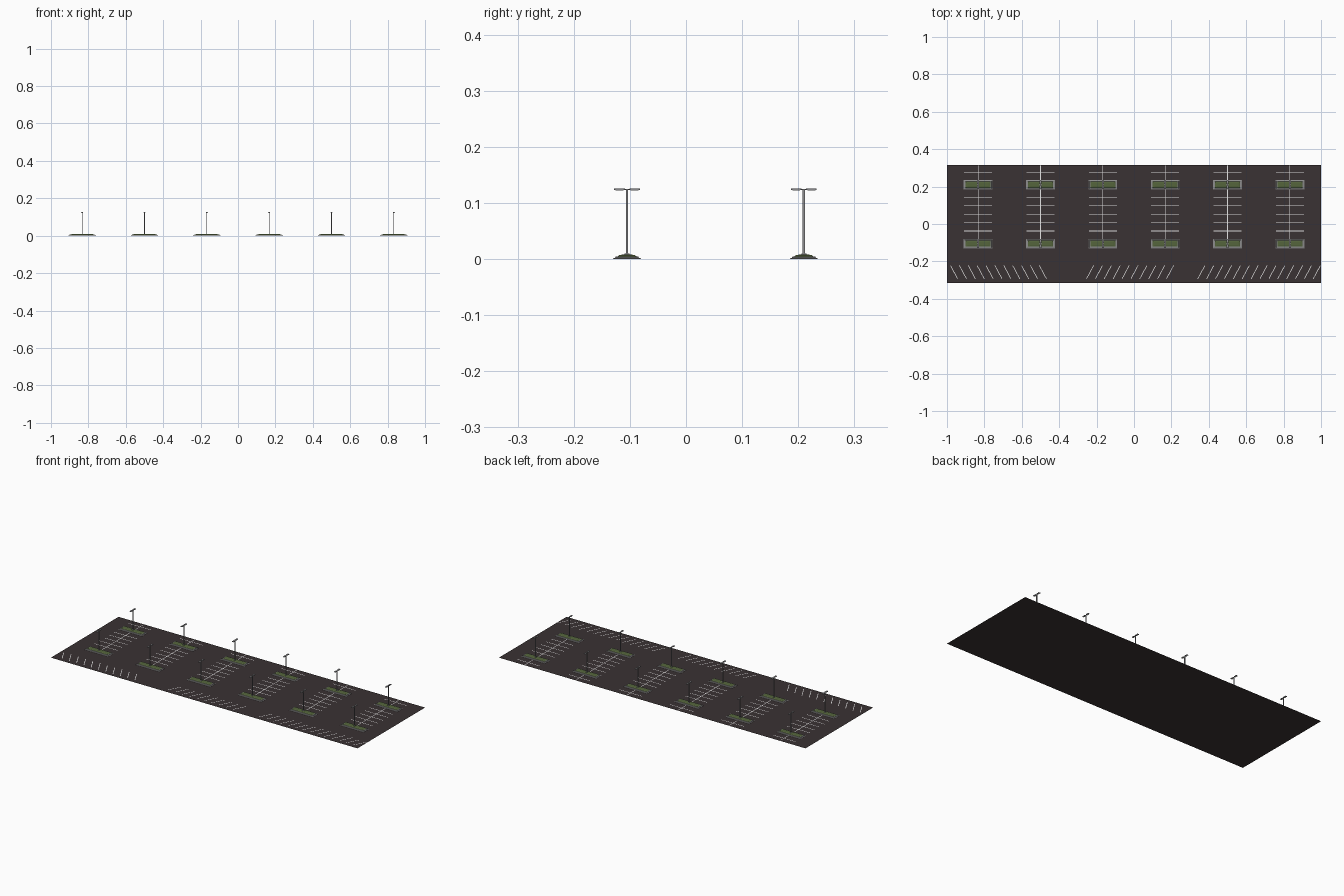
import bpy, bmesh, math

if "Cube" in bpy.data.objects:
    bpy.data.objects.remove(bpy.data.objects["Cube"])

def material(name, rgb):
    m = bpy.data.materials.new(name)
    m.diffuse_color = (*rgb, 1)
    m.use_nodes = True
    m.node_tree.nodes["Principled BSDF"].inputs["Base Color"].default_value = m.diffuse_color
    return m

ASPHALT = material("asphalt", (0.042, 0.032, 0.033))
WHITE = material("white paint", (0.8, 0.8, 0.8))
KERB = material("kerb concrete", (0.27, 0.27, 0.27))
GRASS = material("grass", (0.09, 0.13, 0.045))
METAL = material("lamp metal", (0.27, 0.27, 0.28))
LENS = material("lamp lens", (0.75, 0.75, 0.72))

def make(name, bm, mats):
    me = bpy.data.meshes.new(name)
    bm.normal_update()
    bm.to_mesh(me)
    bm.free()
    ob = bpy.data.objects.new(name, me)
    for m in mats:
        me.materials.append(m)
    bpy.context.collection.objects.link(ob)
    return ob

def quad(bm, pts):
    return bm.faces.new([bm.verts.new(p) for p in pts])

def box(bm, c, s, mat=0):
    vs = bmesh.ops.create_cube(bm, size=1)["verts"]
    for v in vs:
        v.co = [v.co[i] * s[i] + c[i] for i in range(3)]
    for f in {f for v in vs for f in v.link_faces}:
        f.material_index = mat

def strip(bm, a, b, w=0.0035, z=0.0006):
    # flat painted line from a to b
    dx, dy = b[0] - a[0], b[1] - a[1]
    n = math.hypot(dx, dy)
    ox, oy = -dy / n * w / 2, dx / n * w / 2
    quad(bm, [(a[0] - ox, a[1] - oy, z), (b[0] - ox, b[1] - oy, z),
              (b[0] + ox, b[1] + oy, z), (a[0] + ox, a[1] + oy, z)])

XS = [(i - 2.5) / 3 for i in range(6)]
YS = (-0.105, 0.21)

# asphalt sheet
bm = bmesh.new()
quad(bm, [(-1, -0.315, 0), (1, -0.315, 0), (1, 0.315, 0), (-1, 0.315, 0)])
make("parking_ground", bm, [ASPHALT])

# bay lines: a spine with cross lines per column
bm = bmesh.new()
for x in XS:
    strip(bm, (x, -0.1), (x, 0.315))
    for k in range(-3, 6):
        y = 0.0525 + 0.045 * k
        strip(bm, (x - 0.075, y), (x + 0.075, y), z=0.0008)
make("bay_lines", bm, [WHITE])

# slanted bays along the front edge: first x, count, lean
bm = bmesh.new()
for x0, count, lean in ((-0.962, 11, -1), (-0.235, 10, 1), (0.36, 14, 1)):
    for i in range(count):
        x = x0 + 0.0475 * i
        strip(bm, (x - lean * 0.019, -0.293), (x + lean * 0.019, -0.222))
make("slanted_bay_lines", bm, [WHITE])

def island(bm, x, y):
    # stepped rings: half length, half width, height; grass on the inside
    rings = [(0.077, 0.025, 0), (0.077, 0.025, 0.001), (0.073, 0.021, 0.0025),
             (0.072, 0.020, 0.005), (0.067, 0.0165, 0.005),
             (0.064, 0.014, 0.007), (0.055, 0.008, 0.008)]
    prev = None
    for j, (a, b, z) in enumerate(rings):
        cur = [bm.verts.new((x + sx * a, y + sy * b, z))
               for sx, sy in ((-1, -1), (1, -1), (1, 1), (-1, 1))]
        if prev:
            for i in range(4):
                f = bm.faces.new([prev[i], prev[i - 3], cur[i - 3], cur[i]])
                f.material_index = int(j > 4)
        prev = cur
    bm.faces.new(prev).material_index = 1

def lamp(bm, x, y):
    box(bm, (x, y, 0.0085), (0.009, 0.009, 0.003))
    box(bm, (x, y, 0.066), (0.004, 0.004, 0.117))
    box(bm, (x, y, 0.124), (0.002, 0.012, 0.002))
    for s in (-1, 1):
        box(bm, (x, y + s * 0.0135, 0.1242), (0.010, 0.019, 0.003))
        box(bm, (x, y + s * 0.0135, 0.1225), (0.007, 0.014, 0.0006), 1)

# kerbed islands and twin-headed lamp posts
islands, lamps = bmesh.new(), bmesh.new()
for x in XS:
    for y in YS:
        island(islands, x, y)
        lamp(lamps, x, y)
make("planted_islands", islands, [KERB, GRASS])
make("lamp_posts", lamps, [METAL, LENS])
